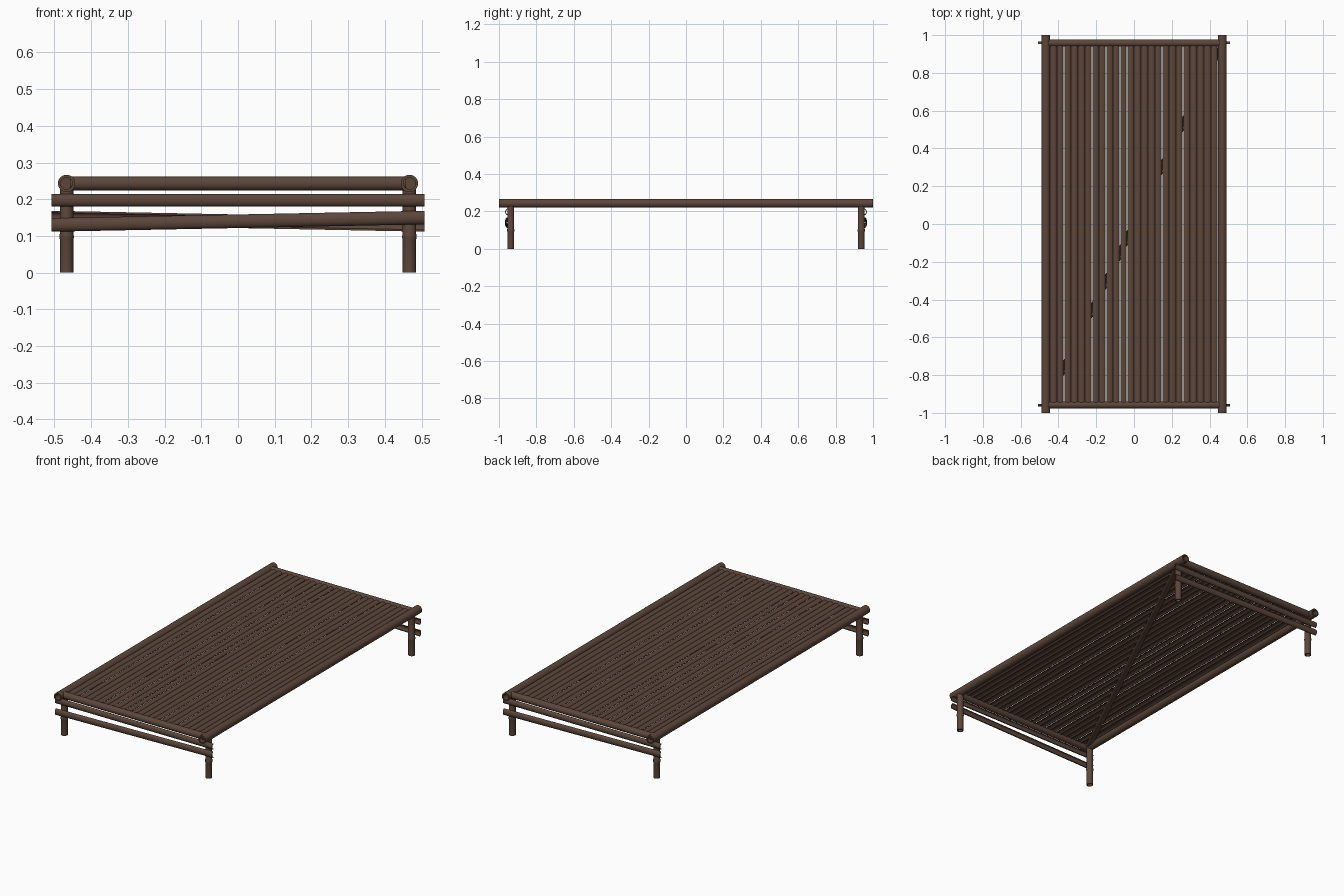
import bpy, bmesh, math
from mathutils import Vector

if "Cube" in bpy.data.objects:
    bpy.data.objects.remove(bpy.data.objects["Cube"])

bamboo = bpy.data.materials.new("dark brown bamboo")
bamboo.diffuse_color = (0.107, 0.061, 0.043, 1)
bamboo.use_nodes = True
bamboo.node_tree.nodes["Principled BSDF"].inputs["Base Color"].default_value = bamboo.diffuse_color


def finish(name, bm):
    bmesh.ops.recalc_face_normals(bm, faces=bm.faces[:])
    me = bpy.data.meshes.new(name)
    bm.to_mesh(me)
    bm.free()
    me.materials.append(bamboo)
    ob = bpy.data.objects.new(name, me)
    bpy.context.collection.objects.link(ob)
    bpy.context.view_layer.objects.active = ob
    ob.select_set(True)
    bpy.ops.object.shade_smooth_by_angle(angle=math.radians(35))
    ob.select_set(False)
    return ob


def sweep(bm, rings):
    """Skin a list of equal-length closed loops and cap both ends."""
    loops = [[bm.verts.new(p) for p in ring] for ring in rings]
    n = len(loops[0])
    for a, b in zip(loops, loops[1:]):
        for i in range(n):
            j = (i + 1) % n
            bm.faces.new((a[i], a[j], b[j], b[i]))
    bm.faces.new(loops[0])
    bm.faces.new(loops[-1])


def pole(name, a, b, r, nodes=(), hollow=0.04, sides=20):
    """Round cane with recessed ends and slightly swollen joints."""
    a, b = Vector(a), Vector(b)
    length = (b - a).length
    d = (b - a).normalized()
    u = d.orthogonal().normalized()
    v = d.cross(u)
    prof = [(r * .68, hollow), (r * .68, 0), (r, 0)]
    for t in nodes:
        prof += [(r, t - .008), (r * 1.08, t - .003), (r * 1.08, t + .003), (r, t + .008)]
    prof += [(r, length), (r * .68, length), (r * .68, length - hollow)]
    bm = bmesh.new()
    sweep(bm, [[a + d * t + rad * (u * math.cos(k * math.tau / sides) + v * math.sin(k * math.tau / sides))
                for k in range(sides)] for rad, t in prof])
    return finish(name, bm)


def split_cane(name, a, b, out, width, depth=0.013, wall=0.005, n=8):
    """Split cane strip from a to b, crown facing out; a and b lie on its back."""
    a, b, out = Vector(a), Vector(b), Vector(out)
    side = (b - a).normalized().cross(out).normalized()
    arc = [math.pi * i / n for i in range(n + 1)]
    sec = [(math.cos(t) * width / 2, math.sin(t) * depth) for t in arc]
    sec += [(math.cos(t) * (width / 2 - wall), math.sin(t) * (depth - wall)) for t in reversed(arc)]
    bm = bmesh.new()
    sweep(bm, [[p + side * x + out * y for x, y in sec] for p in (a, b)])
    return finish(name, bm)


# side rails and legs
for sx, side in ((-1, "left"), (1, "right")):
    x = sx * 0.467
    pole(f"{side}_rail", (x, -1, 0.243), (x, 1, 0.243), 0.0237)
    for sy, end in ((-1, "front"), (1, "back")):
        pole(f"{end}_{side}_leg", (x, sy * 0.937, 0), (x, sy * 0.937, 0.235), 0.0185, nodes=(0.098,))

# end rails, level crossbars and tilted crossbars (back is the front turned half round)
for s, end in ((-1, "front"), (1, "back")):
    y = s * 0.954
    pole(f"{end}_rail", (-0.458, s * 0.958, 0.243), (0.458, s * 0.958, 0.243), 0.0195)
    split_cane(f"{end}_upper_crossbar", (-0.508, y, 0.197), (0.508, y, 0.197), (0, s, 0), 0.035)
    split_cane(f"{end}_lower_crossbar", (s * 0.508, y, 0.130), (-s * 0.508, y, 0.150), (0, s, 0), 0.037)

# deck slats, with open gaps at a few joints
gaps = {2, 6, 8, 10, 11, 16, 19, 24}
pitch = 0.89 / 24
edge = lambda i, s: -0.445 + i * pitch + s * (0.0028 if i in gaps else -0.0006)
for i in range(24):
    x0, x1 = edge(i, 1), edge(i + 1, -1)
    xc = (x0 + x1) / 2
    split_cane(f"slat_{i + 1}", (xc, -0.947, 0.246), (xc, 0.949, 0.246), (0, 0, 1), x1 - x0, 0.011)

# diagonal brace under the deck
split_cane("diagonal_brace", (-0.455, -0.93, 0.245), (0.455, 0.93, 0.245), (0, 0, -1), 0.036)
